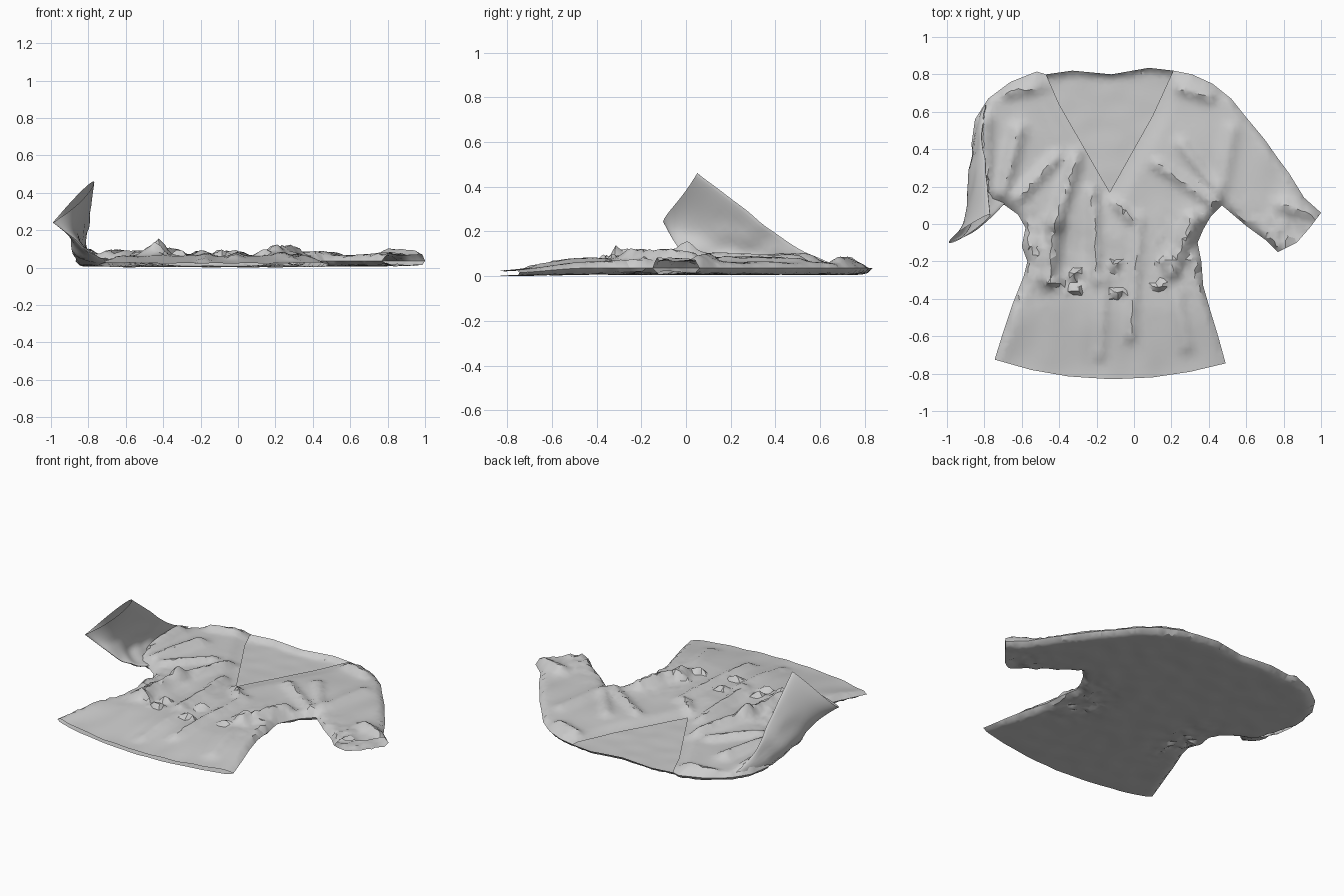
import bpy, math, random
from mathutils import Vector, noise, geometry

if "Cube" in bpy.data.objects:
    bpy.data.objects.remove(bpy.data.objects["Cube"])

random.seed(4)
STEP = 0.024

# Garment outline seen from above, split into seams and open edges
BACK_NECK = [(-.47, .80), (-.33, .82), (-.12, .80), (.08, .835), (.21, .82)]
RIGHT_SHOULDER = [(.21, .82), (.31, .80), (.42, .75), (.52, .67), (.60, .57), (.70, .45),
                  (.77, .35), (.83, .27), (.91, .14), (1.0, .06)]
CUFF = [(1.0, .06), (.94, -.02), (.87, -.10), (.77, -.15)]
RIGHT_SIDE = [(.77, -.15), (.71, -.09), (.6, -.01), (.47, .10), (.41, .04), (.37, -.03), (.34, -.10),
              (.36, -.2), (.37, -.33), (.41, -.47), (.45, -.6), (.49, -.745)]
HEM = [(.49, -.745), (.3, -.79), (.1, -.82), (-.12, -.83), (-.35, -.815), (-.55, -.78), (-.745, -.725)]
LEFT_SIDE = [(-.745, -.725), (-.70, -.58), (-.65, -.43), (-.59, -.28), (-.57, -.2), (-.60, -.12),
             (-.58, -.02), (-.62, .05), (-.69, .10), (-.78, .13), (-.83, .28), (-.87, .42),
             (-.85, .56), (-.78, .67), (-.66, .76), (-.52, .815), (-.47, .80)]
V_NECK = [(-.47, .80), (-.40, .64), (-.13, .17), (.10, .58), (.21, .82)]

# Folds: x1, y1, x2, y2, width, height
FOLDS = [(-.30, .37, -.42, .0, .035, .045), (-.42, .0, -.46, -.3, .045, .065),
         (-.22, .18, -.20, -.3, .03, .03), (-.13, .14, -.02, .03, .025, .035),
         (.03, .03, -.02, -.6, .03, .025), (-.16, -.3, -.18, -.7, .03, .02),
         (.31, .02, .20, -.25, .04, .055), (.42, .12, .12, .32, .03, .03),
         (.45, .17, .25, .43, .03, .025), (.47, .22, .52, .5, .04, .02),
         (-.62, .14, -.42, .35, .035, .035), (-.70, .17, -.62, .5, .04, .04),
         (-.80, .2, -.80, .55, .04, .04), (-.68, .70, -.48, .74, .03, .03),
         (.24, .73, .40, .68, .03, .03), (.80, .1, .95, .06, .04, .04),
         (.20, -.25, .28, -.65, .04, .02)]
# Small gathered puffs at the waist: x, y
PUFFS = [(-.32, -.27), (-.31, -.35), (-.10, -.22), (-.09, -.37), (.17, -.20), (.14, -.33), (-.42, -.31)]


def seg_dist(p, a, b):
    ax, ay = a
    dx, dy = b[0] - ax, b[1] - ay
    t = ((p[0] - ax) * dx + (p[1] - ay) * dy) / (dx * dx + dy * dy)
    t = max(0, min(1, t))
    return math.hypot(p[0] - ax - t * dx, p[1] - ay - t * dy)


def path_dist(p, *paths):
    return min(seg_dist(p, a, b) for path in paths for a, b in zip(path, path[1:]))


def smooth(t):
    t = max(0, min(1, t))
    return t * t * (3 - 2 * t)


def resample(path):
    out = []
    for a, b in zip(path, path[1:]):
        n = max(1, round(math.dist(a, b) / STEP))
        out += [(a[0] + (b[0] - a[0]) * i / n, a[1] + (b[1] - a[1]) * i / n) for i in range(n)]
    return out


def inside(p, poly):
    hit = False
    for a, b in zip(poly, poly[1:] + poly[:1]):
        if (a[1] > p[1]) != (b[1] > p[1]) and p[0] < a[0] + (b[0] - a[0]) * (p[1] - a[1]) / (b[1] - a[1]):
            hit = not hit
    return hit


def add_mesh(name, verts, faces, angle):
    me = bpy.data.meshes.new(name)
    me.from_pydata(verts, [], faces)
    ob = bpy.data.objects.new(name, me)
    bpy.context.collection.objects.link(ob)
    bpy.context.view_layer.objects.active = ob
    ob.select_set(True)
    bpy.ops.object.shade_smooth_by_angle(angle=math.radians(angle))
    ob.select_set(False)
    return ob


def panel(name, paths, height, flip):
    """Fill a cloth outline with jittered triangles and lift it by a height function."""
    rim = [p for path in paths for p in resample(path)]
    pts = list(rim)
    y = -.84
    while y < .85:
        x = -.9
        while x < 1:
            p = (x + random.uniform(-.3, .3) * STEP, y + random.uniform(-.3, .3) * STEP)
            if inside(p, rim) and path_dist(p, *paths) > STEP * .45:
                pts.append(p)
            x += STEP
        y += STEP
    n = len(rim)
    edges = [(i, (i + 1) % n) for i in range(n)]
    v, _, f, *_ = geometry.delaunay_2d_cdt([Vector(p) for p in pts], edges, [], 1, 1e-5)
    faces = []
    for t in f:
        a, b, c = (v[i] for i in t)
        up = (b - a).cross(c - a) > 0
        faces.append(tuple(t) if up != flip else tuple(reversed(t)))
    return add_mesh(name, [(q.x, q.y, height(q.x, q.y)) for q in v], faces, 35)


def roundness(x, y):
    e = path_dist((x, y), BACK_NECK, RIGHT_SHOULDER, RIGHT_SIDE, LEFT_SIDE)
    t = 1 - min(e / .055, 1)
    return math.sqrt(max(0, 1 - t * t))


def seam_height(y):
    return .012 + .024 * smooth((y + .83) / .4)


def waist(y):
    return math.exp(-((y + .15) / .2) ** 2)


def front_height(x, y):
    r = roundness(x, y)
    n = noise.noise(Vector((x * 7, y * 4, 1))) * .010
    crease = (1 - abs(noise.noise(Vector((x * 16, y * 11, 5))))) ** 3
    side = smooth((abs(x + .12) - .22) / .2)
    z = .026 * (.45 + .55 * smooth((y + .83) / .4)) + n + crease * .016 * waist(y) * (.3 + side)
    for x1, y1, x2, y2, w, h in FOLDS:
        z += h * math.exp(-(seg_dist((x, y), (x1, y1), (x2, y2)) / w) ** 2) * .85
    for px, py in PUFFS:
        d = math.hypot((x - px) / .05, (y - py - .2 * (x - px)) / .024)
        z += .035 * max(0, 1 - d * d)
    neck = .3 + .7 * smooth(path_dist((x, y), V_NECK) / .10)
    return max(.012, seam_height(y) + z * r * neck)


def back_height(x, y):
    r = roundness(x, y)
    n = noise.noise(Vector((x * 9, y * 9, 9))) * .004
    crease = (1 - abs(noise.noise(Vector((x * 15, y * 13, 3))))) ** 4
    return max(0, seam_height(y) * (1 - .8 * r) + n * r + crease * .02 * waist(y) * r * smooth((abs(x + .12) - .15) / .2))


# Body panels with the flat right sleeve
panel("front_panel", [V_NECK, RIGHT_SHOULDER, CUFF, RIGHT_SIDE, HEM, LEFT_SIDE[:-1] + [V_NECK[0]]], front_height, False)
panel("back_panel", [BACK_NECK, RIGHT_SHOULDER, CUFF, RIGHT_SIDE, HEM, LEFT_SIDE], back_height, True)

# Left sleeve folded upward: underarm, middle and outer edge of each section
SECTIONS = [[(-.69, .11, .04), (-.83, .32, .03), (-.79, .64, .06)],
            [(-.78, .02, .07), (-.86, .20, .09), (-.81, .47, .14)],
            [(-.87, -.05, .15), (-.87, .09, .20), (-.79, .25, .31)],
            [(-.99, -.10, .24), (-.87, -.02, .35), (-.77, .05, .46)]]


def section_point(u, v):
    """Quadratic across the sleeve, Catmull-Rom along it."""
    def row(i):
        a, m, b = (Vector(p) for p in SECTIONS[max(0, min(3, i))])
        return a * (1 - v) * (1 - 2 * v) + m * 4 * v * (1 - v) + b * v * (2 * v - 1)
    i = min(2, int(u * 3))
    t = u * 3 - i
    p0, p1, p2, p3 = (row(i + k) for k in (-1, 0, 1, 2))
    return .5 * (2 * p1 + (p2 - p0) * t + (2 * p0 - 5 * p1 + 4 * p2 - p3) * t * t + (3 * p1 - p0 - 3 * p2 + p3) * t ** 3)


rows, ring, verts, faces = 22, 36, [], []
for i in range(rows + 1):
    u = i / rows
    for j in range(ring):
        a = 2 * math.pi * j / ring
        v = (1 - math.cos(a)) / 2
        p = section_point(u, v)
        du = section_point(min(1, u + .02), v) - section_point(max(0, u - .02), v)
        dv = section_point(u, min(1, v + .02)) - section_point(u, max(0, v - .02))
        nrm = dv.cross(du).normalized()
        p += nrm * (.022 * math.sin(a) + .013 * noise.noise(p * 13) * math.sin(math.pi * min(1, u + .2)))
        p.z = max(p.z, .008)
        verts.append(p)
for i in range(rows):
    for j in range(ring):
        k = (j + 1) % ring
        faces.append((i * ring + j, i * ring + k, (i + 1) * ring + k, (i + 1) * ring + j))
sleeve = add_mesh("left_sleeve", verts, faces, 35)
import bmesh
bm = bmesh.new()
bm.from_mesh(sleeve.data)
bmesh.ops.recalc_face_normals(bm, faces=bm.faces)
bm.to_mesh(sleeve.data)
bm.free()
